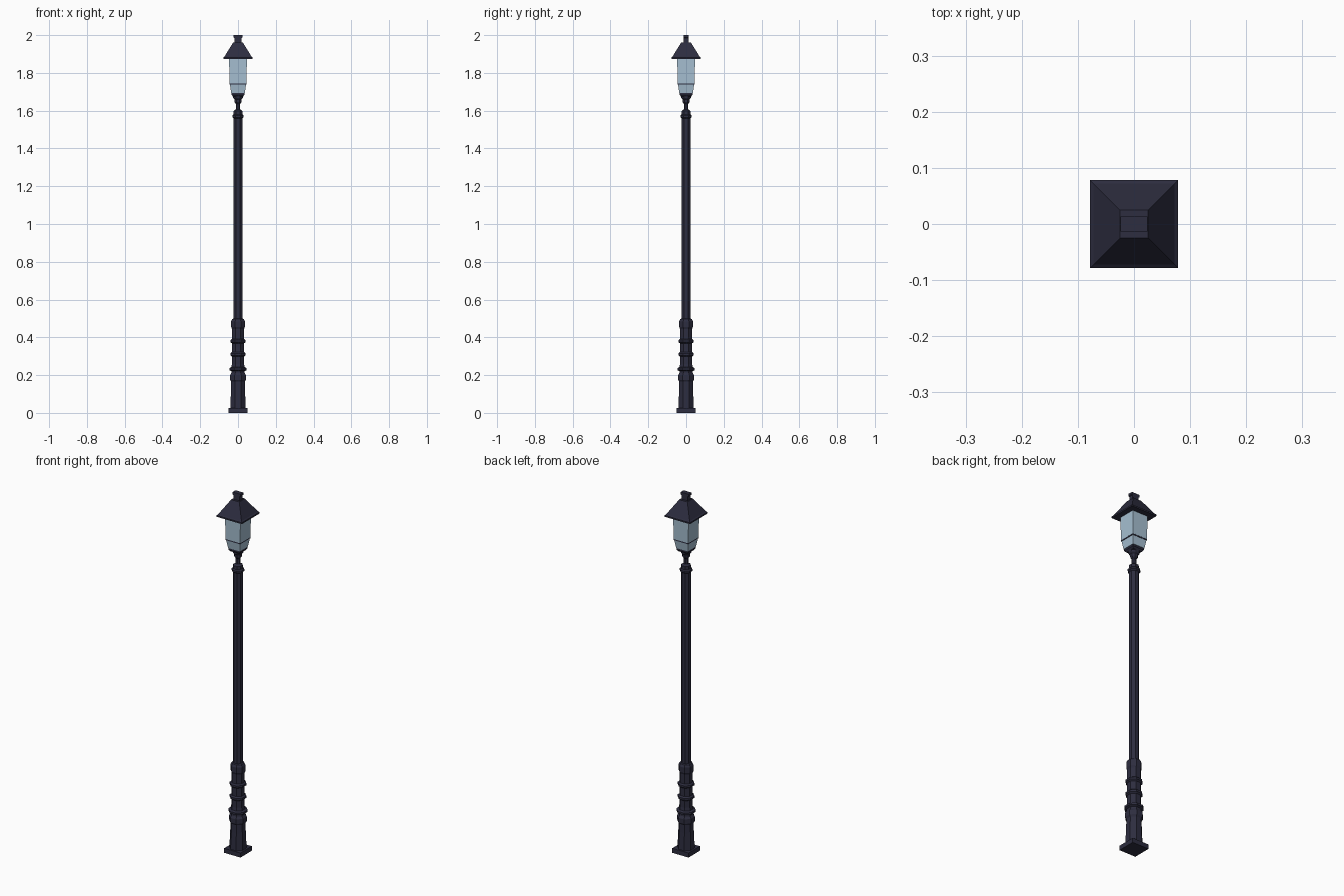
import bpy, bmesh, math

if "Cube" in bpy.data.objects:
    bpy.data.objects.remove(bpy.data.objects["Cube"])


def material(name, rgb):
    m = bpy.data.materials.new(name)
    m.diffuse_color = (*rgb, 1)
    m.use_nodes = True
    m.node_tree.nodes["Principled BSDF"].inputs["Base Color"].default_value = m.diffuse_color
    return m


IRON = material("dark iron", (0.026, 0.026, 0.050))
GLASS = material("pale blue glass", (0.38, 0.52, 0.64))


def stack(name, profile, sides, mat):
    """Loft regular polygons through (half width, z) points, flat side to the front.
    A third value gives a separate y half width."""
    bm = bmesh.new()
    rings = []
    for p in profile:
        hx, z = p[:2]
        hy = p[2] if len(p) > 2 else hx
        k = 1 / math.cos(math.pi / sides)
        angles = [2 * math.pi * (i + 0.5) / sides for i in range(sides)]
        rings.append([bm.verts.new((hx * k * math.cos(a), hy * k * math.sin(a), z))
                      for a in angles])
    for lo, hi in zip(rings, rings[1:]):
        for i in range(sides):
            j = (i + 1) % sides
            bm.faces.new((lo[i], lo[j], hi[j], hi[i]))
    bm.faces.new(rings[0][::-1])
    bm.faces.new(rings[-1])
    mesh = bpy.data.meshes.new(name)
    bm.to_mesh(mesh)
    bm.free()
    mesh.materials.append(mat)
    obj = bpy.data.objects.new(name, mesh)
    bpy.context.collection.objects.link(obj)
    return obj


def collar(name, z, radius, core, height):
    """Small bevelled ring around the post."""
    h = height / 2
    stack(name, [(core, z - h), (radius, z - h * 0.45), (radius, z + h * 0.45), (core, z + h)],
          8, IRON)


# Square foot and flared pedestal
stack("foot_plate", [(0.05, 0), (0.05, 0.025)], 4, IRON)
stack("pedestal", [(0.041, 0.025), (0.037, 0.12), (0.036, 0.165), (0.042, 0.175),
                   (0.042, 0.2), (0.035, 0.212), (0.035, 0.24), (0.032, 0.26),
                   (0.032, 0.445), (0.036, 0.455), (0.036, 0.485), (0.030, 0.497),
                   (0.023, 0.5)], 8, IRON)
for i, (z, r) in enumerate([(0.232, 0.046), (0.31, 0.04), (0.38, 0.04)]):
    collar(f"pedestal_collar_{i + 1}", z, r, 0.032, 0.024)

# Long pole with its top collar and thin neck
stack("pole", [(0.023, 0.498), (0.023, 1.565)], 8, IRON)
collar("pole_collar", 1.57, 0.03, 0.023, 0.022)
stack("neck", [(0.024, 1.575), (0.023, 1.598), (0.012, 1.606), (0.011, 1.635),
               (0.018, 1.645), (0.019, 1.66), (0.026, 1.668), (0.028, 1.685)], 8, IRON)

# Lantern: tray, lower glass, divider frame, main glass
stack("lantern_tray", [(0.027, 1.675), (0.034, 1.684), (0.034, 1.694)], 4, IRON)
stack("lower_glass", [(0.036, 1.694), (0.043, 1.74)], 4, GLASS)
stack("divider_frame", [(0.0445, 1.739), (0.0445, 1.745)], 4, IRON)
stack("main_glass", [(0.045, 1.745), (0.047, 1.876)], 4, GLASS)

# Pyramid roof with rim, and a narrow cap block
stack("roof", [(0.078, 1.873), (0.078, 1.881), (0.072, 1.886), (0.025, 1.962)], 4, IRON)
stack("roof_cap", [(0.019, 1.955, 0.013), (0.019, 1.985, 0.013), (0.024, 1.988, 0.013),
                   (0.024, 2.0, 0.013)], 4, IRON)
